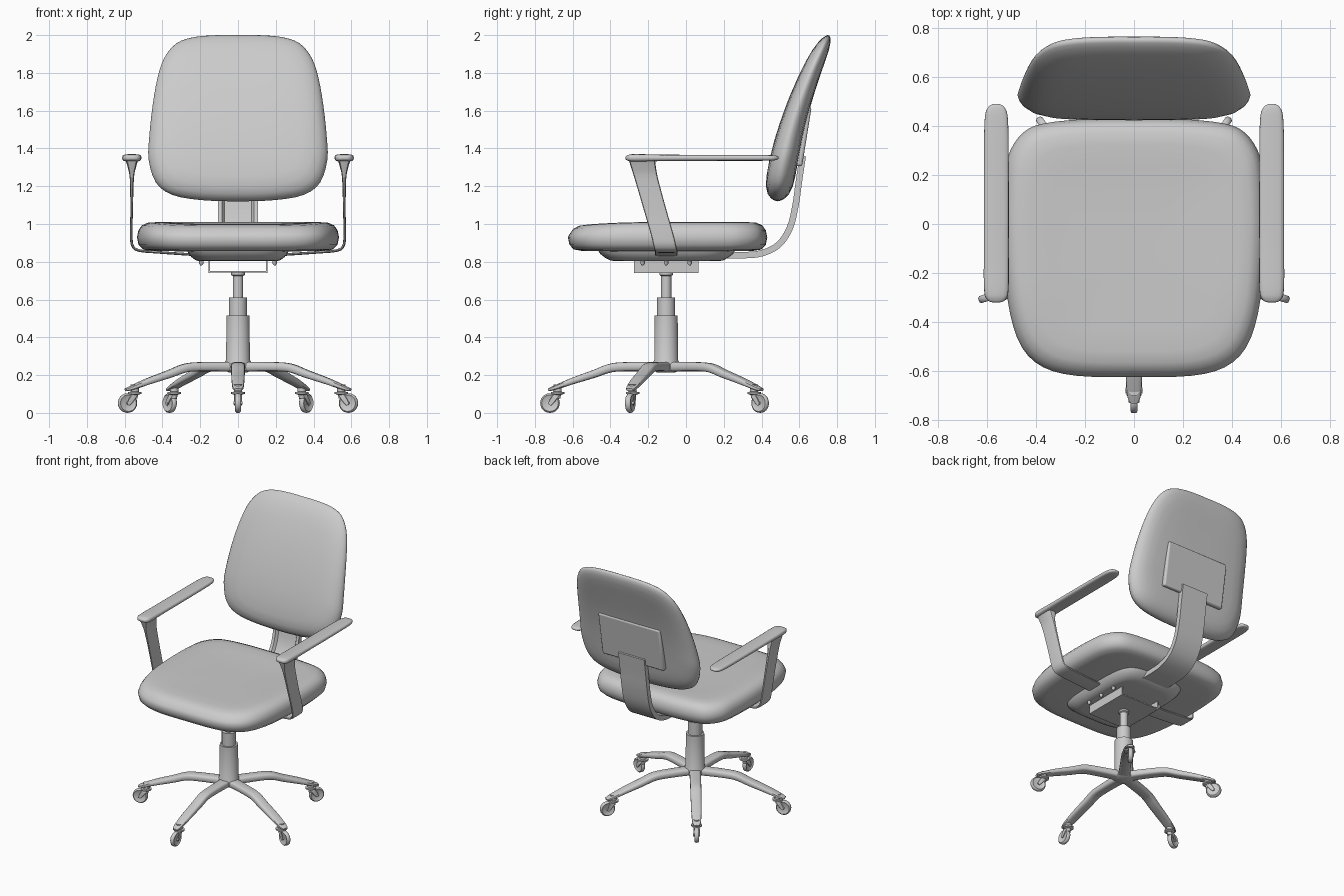
import bpy, bmesh, math
from mathutils import Vector, Matrix

if "Cube" in bpy.data.objects:
    bpy.data.objects.remove(bpy.data.objects["Cube"])

mat = bpy.data.materials.new("plain grey")
mat.diffuse_color = (0.6, 0.6, 0.6, 1)
mat.use_nodes = True
mat.node_tree.nodes["Principled BSDF"].inputs["Base Color"].default_value = mat.diffuse_color


def finish(name, bm, mirror=False, bevel=0, angle=40):
    bmesh.ops.recalc_face_normals(bm, faces=bm.faces)
    me = bpy.data.meshes.new(name)
    bm.to_mesh(me)
    bm.free()
    me.materials.append(mat)
    ob = bpy.data.objects.new(name, me)
    bpy.context.collection.objects.link(ob)
    if bevel:
        b = ob.modifiers.new("bevel", 'BEVEL')
        b.width, b.segments = bevel, 3
    if mirror:
        ob.modifiers.new("mirror", 'MIRROR')
    bpy.ops.object.select_all(action='DESELECT')
    ob.select_set(True)
    bpy.context.view_layer.objects.active = ob
    bpy.ops.object.shade_smooth_by_angle(angle=math.radians(angle))
    return ob


def skin(name, rings, **kw):
    """Bridge a stack of rings and cap both ends."""
    bm = bmesh.new()
    vs = [[bm.verts.new(p) for p in r] for r in rings]
    n = len(rings[0])
    for a, b in zip(vs, vs[1:]):
        for i in range(n):
            bm.faces.new((a[i], a[(i + 1) % n], b[(i + 1) % n], b[i]))
    bm.faces.new(vs[0])
    bm.faces.new(vs[-1])
    return finish(name, bm, **kw)


def smooth(pts, k, closed=False):
    """Catmull-Rom curve through points of any dimension."""
    n, out = len(pts), []
    get = (lambda i: pts[i % n]) if closed else (lambda i: pts[min(max(i, 0), n - 1)])
    for i in range(n if closed else n - 1):
        quad = [get(i + j) for j in (-1, 0, 1, 2)]
        for s in range(k):
            t = s / k
            out.append(tuple(0.5 * (2 * b + (c - a) * t + (2 * a - 5 * b + 4 * c - d) * t * t
                             + (3 * b - a - 3 * c + d) * t ** 3) for a, b, c, d in zip(*quad)))
    return out if closed else out + [tuple(pts[-1])]


def cushion(name, half, centre, profile, place):
    """Scaled copies of a mirrored outline, put in space by place(u, v, level)."""
    loop = smooth(half + [(-x, v) for x, v in half[-2:0:-1]], 3, True)
    return skin(name, [[place(x * s, centre + (v - centre) * s, lv) for x, v in loop]
                       for s, lv in profile], angle=60)


def rounded(n=16, e=0.6):
    f = lambda c: math.copysign(abs(c) ** e, c)
    return [(f(math.cos(2 * math.pi * i / n)), f(math.sin(2 * math.pi * i / n))) for i in range(n)]


def sweep(name, rows, side, section, k=4, matrix=Matrix(), **kw):
    """Rows are x, y, z, half width (along side), half thickness."""
    rows = smooth(rows, k)
    P = [Vector(r[:3]) for r in rows]
    side, rings = Vector(side), []
    for i, r in enumerate(rows):
        t = P[min(i + 1, len(P) - 1)] - P[max(i - 1, 0)]
        nrm = t.cross(side).normalized()
        rings.append([matrix @ (P[i] + side * a * r[3] + nrm * b * r[4]) for a, b in section])
    return skin(name, rings, **kw)


def lathe(name, prof, matrix=Matrix(), n=24, **kw):
    return skin(name, [[matrix @ Vector((r * math.cos(2 * math.pi * i / n),
                r * math.sin(2 * math.pi * i / n), z)) for i in range(n)] for r, z in prof], **kw)


def box(name, size, loc, rot=0, **kw):
    bm = bmesh.new()
    bmesh.ops.create_cube(bm, size=1, matrix=Matrix.Translation(loc) @ Matrix.Rotation(rot, 4, 'X')
                          @ Matrix.Diagonal((*size, 1)))
    return finish(name, bm, **kw)


# Seat cushion
seat = [(0, -.625), (.23, -.62), (.37, -.585), (.457, -.505), (.505, -.37), (.527, -.2), (.535, 0),
        (.527, .2), (.505, .3), (.45, .375), (.37, .41), (.2, .428), (0, .43)]
cushion("seat", seat, -.1,
        [(.1, 1), (.4, 1.0), (.65, 1.006), (.8, 1.01), (.89, 1.007), (.95, .993), (.985, .967), (1, .93),
         (.985, .89), (.94, .865), (.85, .857), (.5, .855)],
        lambda u, v, z: Vector((u, v, z - .02 * (max(0, -v - .2) / .4) ** 2 * (z > .95))))

# Shell pan under the seat
pan = [(0, -.465), (.15, -.46), (.23, -.42), (.265, -.3), (.27, -.1), (.265, .1), (.23, .21), (.15, .255), (0, .26)]
cushion("seat_pan", pan, -.1, [(.95, .875), (1, .86), (.97, .842), (.9, .822), (.82, .807), (.74, .803), (.3, .803)],
        lambda u, v, z: Vector((u, v, z)))

# Leaning backrest cushion
back = [(0, 1.12), (.2, 1.127), (.35, 1.155), (.435, 1.22), (.473, 1.34), (.47, 1.46), (.453, 1.62),
        (.427, 1.77), (.39, 1.88), (.325, 1.957), (.23, 1.99), (.1, 2.0), (0, 2.0)]


def lean(u, v, d):
    t = v - 1.12
    return Vector((u, .485 + .1 * t + .23 * t * t + d * (.088 - .045 * t), v))


shape = [(.1, 1), (.3, 1), (.5, .98), (.7, .93), (.82, .84), (.91, .66), (.965, .42), (.99, .2)]
cushion("backrest", back, 1.56, [(s, -d) for s, d in shape] + [(1, 0)] + [(s, d) for s, d in shape[::-1]], lean)

# Backrest plate and curved channel spine
box("backrest_plate", (.5, .04, .32), (0, .62, 1.465), -math.atan2(.05, .31), bevel=.012)
channel = [(-1, -1), (1, -1), (1, 1), (.8, 1), (.68, -.1), (-.68, -.1), (-.8, 1), (-1, 1)]
spine = [(.15, .835), (.3, .835), (.4, .845), (.49, .89), (.55, .98), (.58, 1.1), (.597, 1.22), (.618, 1.36)]
sweep("back_spine", [(0, y, z, .105, .017) for y, z in spine], (-1, 0, 0), channel)

# Arm pads and bent flat arm struts
pad = [(-.32, .015, .006), (-.31, .036, .014), (-.27, .05, .02), (-.1, .051, .017), (.2, .051, .016),
       (.42, .048, .015), (.475, .034, .012), (.49, .012, .005)]
sweep("arm_pads", [(.562, y, 1.35, w, t) for y, w, t in pad], (1, 0, 0), rounded(), mirror=True, angle=60)
strut = [(.562, -.235, 1.345, .07, .036), (.562, -.225, 1.30, .066, .022), (.562, -.21, 1.24, .062, .011),
         (.563, -.165, 1.08, .06, .007), (.565, -.125, .94, .06, .007), (.558, -.112, .885, .06, .007),
         (.525, -.105, .86, .06, .007), (.42, -.105, .85, .06, .007), (.2, -.105, .835, .06, .007)]
sweep("arm_struts", strut, (0, 1, 0), rounded(12, .45), mirror=True)

# Open tilt mechanism channel with bolts
box("mechanism_floor", (.31, .34, .008), (0, -.105, .746))
box("mechanism_walls", (.008, .34, .065), (.153, -.105, .774), mirror=True)
for y in (-.23, -.105, .02):
    lathe("mechanism_bolts", [(.012, .81), (.012, .79), (.004, .78)], Matrix.Translation((.195, y, 0)), 8, mirror=True)

# Gas lift column with hub
centre = Matrix.Translation((0, -.105, 0))
lathe("column", [(.05, .215), (.068, .225), (.068, .27), (.063, .28), (.061, .515), (.048, .515), (.048, .61),
                 (.027, .61), (.027, .725), (.036, .73), (.036, .75)], centre, 32)

# Five legs, each with a caster
leg = [(0, .243, .04, .027), (.12, .245, .038, .025), (.25, .243, .037, .024), (.31, .233, .037, .023),
       (.38, .207, .036, .021), (.5, .167, .034, .017), (.59, .133, .029, .012), (.625, .122, .018, .007)]
for i in range(5):
    M = centre @ Matrix.Rotation(math.radians(-90 + 72 * i), 4, 'Z')
    sweep("base_leg", [(r, 0, z, w, t) for r, z, w, t in leg], (0, 1, 0), rounded(), matrix=M)
    lathe("caster_stem", [(.022, .15), (.022, .112), (.036, .111), (.036, .101), (.018, .095), (.014, .075)],
          M @ Matrix.Translation((.575, 0, 0)), 16)
    axle = M @ Matrix.Translation((.615, 0, .052)) @ Matrix.Rotation(math.pi / 2, 4, 'X')
    lathe("caster_wheel", [(.034, -.01), (.044, -.015), (.051, -.009), (.052, 0), (.051, .009), (.044, .015),
                           (.034, .01)], axle, 24, angle=50)
    lathe("caster_axle", [(.009, -.023), (.009, .023)], axle, 10)
    for s in (-1, 1):
        sweep("caster_fork", [(.575, s * .012, .103, .003, .016), (.588, s * .018, .085, .003, .015),
                              (.605, s * .019, .062, .003, .014), (.618, s * .019, .042, .003, .008)],
              (0, 1, 0), rounded(8, .5), 3, M)
